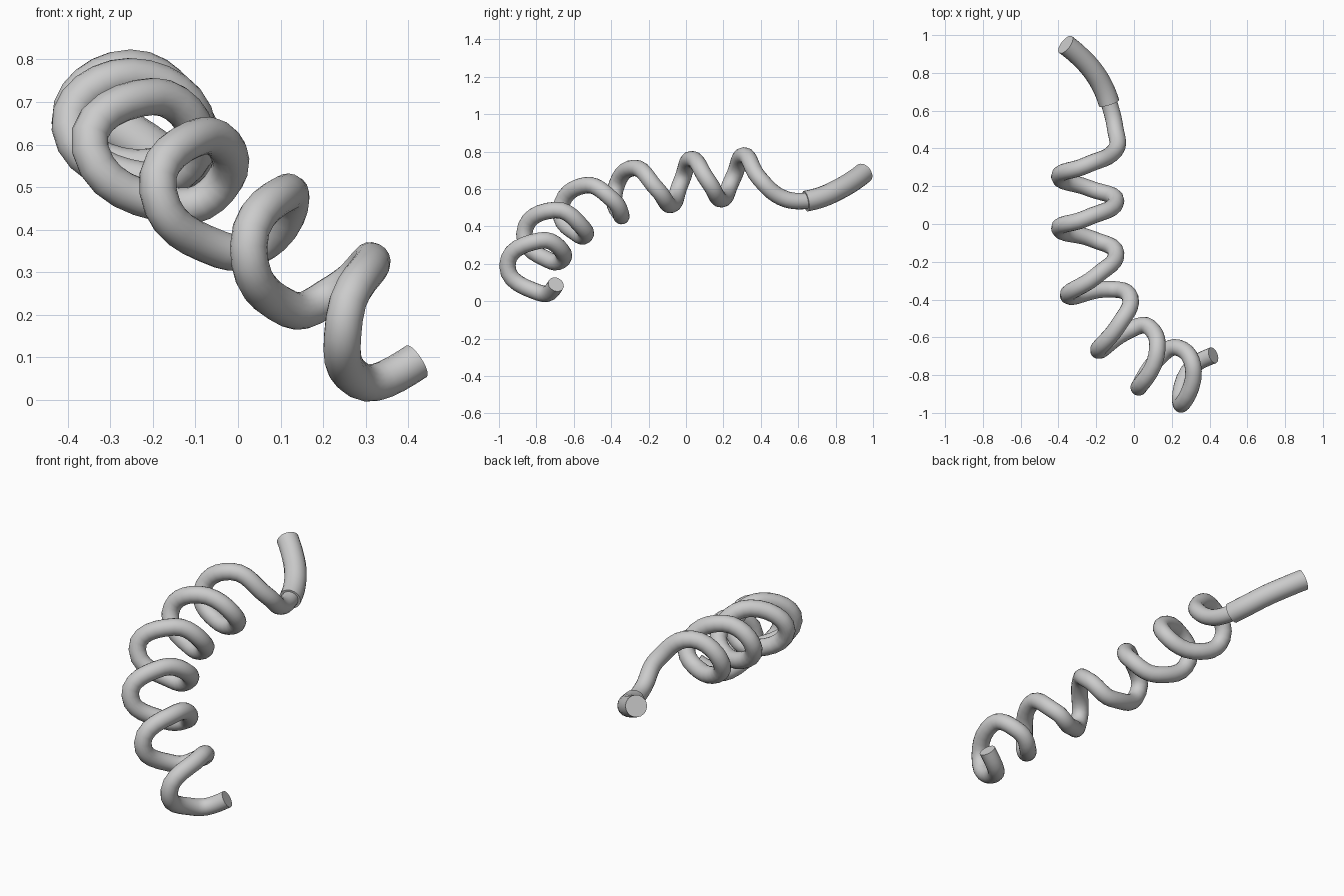
import bpy
from mathutils import Vector

if "Cube" in bpy.data.objects:
    bpy.data.objects.remove(bpy.data.objects["Cube"])


def tube(name, points, radius, res_u, caps=True):
    """Round tube along a smooth path; handles are sized so quarter-turn points give round loops."""
    pts = [Vector(p) for p in points]
    cu = bpy.data.curves.new(name, 'CURVE')
    cu.dimensions = '3D'
    cu.resolution_u = res_u
    cu.bevel_depth = radius
    cu.bevel_resolution = 7
    cu.use_fill_caps = caps
    sp = cu.splines.new('BEZIER')
    sp.bezier_points.add(len(pts) - 1)
    n = len(pts)
    for i, bp in enumerate(sp.bezier_points):
        a, b = pts[max(i - 1, 0)], pts[min(i + 1, n - 1)]
        d = (b - a).normalized()
        bp.handle_left_type = bp.handle_right_type = 'FREE'
        bp.co = pts[i]
        bp.handle_left = pts[i] - d * 0.39 * (pts[i] - a).length
        bp.handle_right = pts[i] + d * 0.39 * (b - pts[i]).length
    # free ends aim at the neighbouring handle
    s, e = sp.bezier_points[0], sp.bezier_points[-1]
    s.handle_right = s.co.lerp(sp.bezier_points[1].handle_left, 0.5)
    e.handle_left = e.co.lerp(sp.bezier_points[-2].handle_right, 0.5)
    ob = bpy.data.objects.new(name, cu)
    bpy.context.collection.objects.link(ob)
    bpy.ops.object.select_all(action='DESELECT')
    ob.select_set(True)
    bpy.context.view_layer.objects.active = ob
    bpy.ops.object.convert(target='MESH')
    bpy.ops.object.shade_smooth_by_angle()
    return bpy.context.object


# coiled cord: each row is one turn (bottom, left, top, right)
cord = [
    (.42, -.695, .09),
    (.285, -.785, .045), (.25, -.955, .19), (.315, -.78, .325), (.235, -.655, .255),
    (.12, -.72, .213), (.025, -.865, .36), (.118, -.70, .488), (.08, -.545, .385),
    (-.04, -.57, .352), (-.188, -.67, .49), (-.085, -.54, .62), (-.02, -.39, .54),
    (-.14, -.345, .455), (-.348, -.38, .59), (-.20, -.275, .713), (-.095, -.155, .60),
    (-.22, -.08, .515), (-.395, -.025, .64), (-.255, .03, .76), (-.095, .12, .64),
    (-.24, .19, .545), (-.395, .25, .655), (-.255, .31, .78), (-.10, .39, .66),
    (-.10, .51, .555), (-.135, .65, .537),
]
tube("coiled_cord", cord, 0.044, 6)

# thicker end sleeve
sleeve = [(-.132, .64, .535), (-.165, .725, .557), (-.217, .81, .595),
          (-.285, .885, .638), (-.362, .95, .685)]
tube("end_sleeve", sleeve, 0.056, 4)
